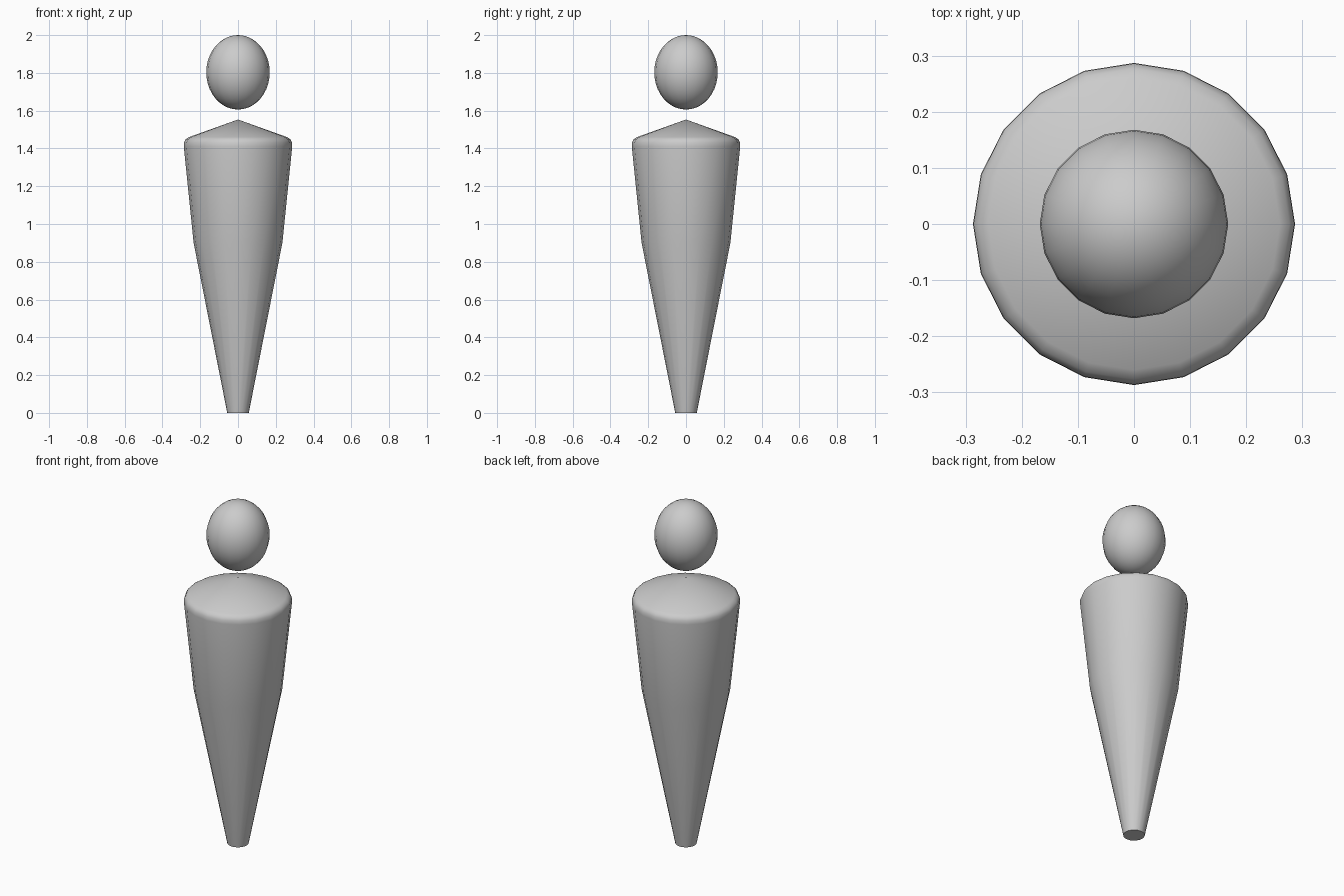
import bpy, bmesh, math

if "Cube" in bpy.data.objects:
    bpy.data.objects.remove(bpy.data.objects["Cube"])

SIDES = 20


def lathe(name, profile):
    """Revolve a (radius, height) profile around z; zero radii become poles."""
    bm = bmesh.new()
    verts = [bm.verts.new((r, 0, z)) for r, z in profile]
    edges = [bm.edges.new(pair) for pair in zip(verts, verts[1:])]
    bmesh.ops.spin(bm, geom=verts + edges, axis=(0, 0, 1), cent=(0, 0, 0),
                   angle=math.tau, steps=SIDES)
    bmesh.ops.remove_doubles(bm, verts=bm.verts, dist=0.0005)
    bmesh.ops.recalc_face_normals(bm, faces=bm.faces)
    mesh = bpy.data.meshes.new(name)
    bm.to_mesh(mesh)
    bm.free()
    obj = bpy.data.objects.new(name, mesh)
    bpy.context.collection.objects.link(obj)
    return obj


def smooth(obj):
    bpy.ops.object.select_all(action='DESELECT')
    obj.select_set(True)
    bpy.context.view_layer.objects.active = obj
    bpy.ops.object.shade_smooth_by_angle(angle=math.radians(40))


# Tapered body with rounded shoulders and a shallow conical top
body = lathe("body", [(0, 0), (0.057, 0), (0.235, 0.90), (0.287, 1.41),
                      (0.286, 1.432), (0.277, 1.449), (0.26, 1.46), (0, 1.553)])
smooth(body)

# Floating egg-shaped head
bpy.ops.mesh.primitive_uv_sphere_add(segments=SIDES, ring_count=20, radius=1,
                                     location=(0, 0, 1.803))
head = bpy.context.object
head.name = "head"
head.scale = (0.168, 0.168, 0.197)
bpy.ops.object.transform_apply(location=False, rotation=False, scale=True)
smooth(head)
